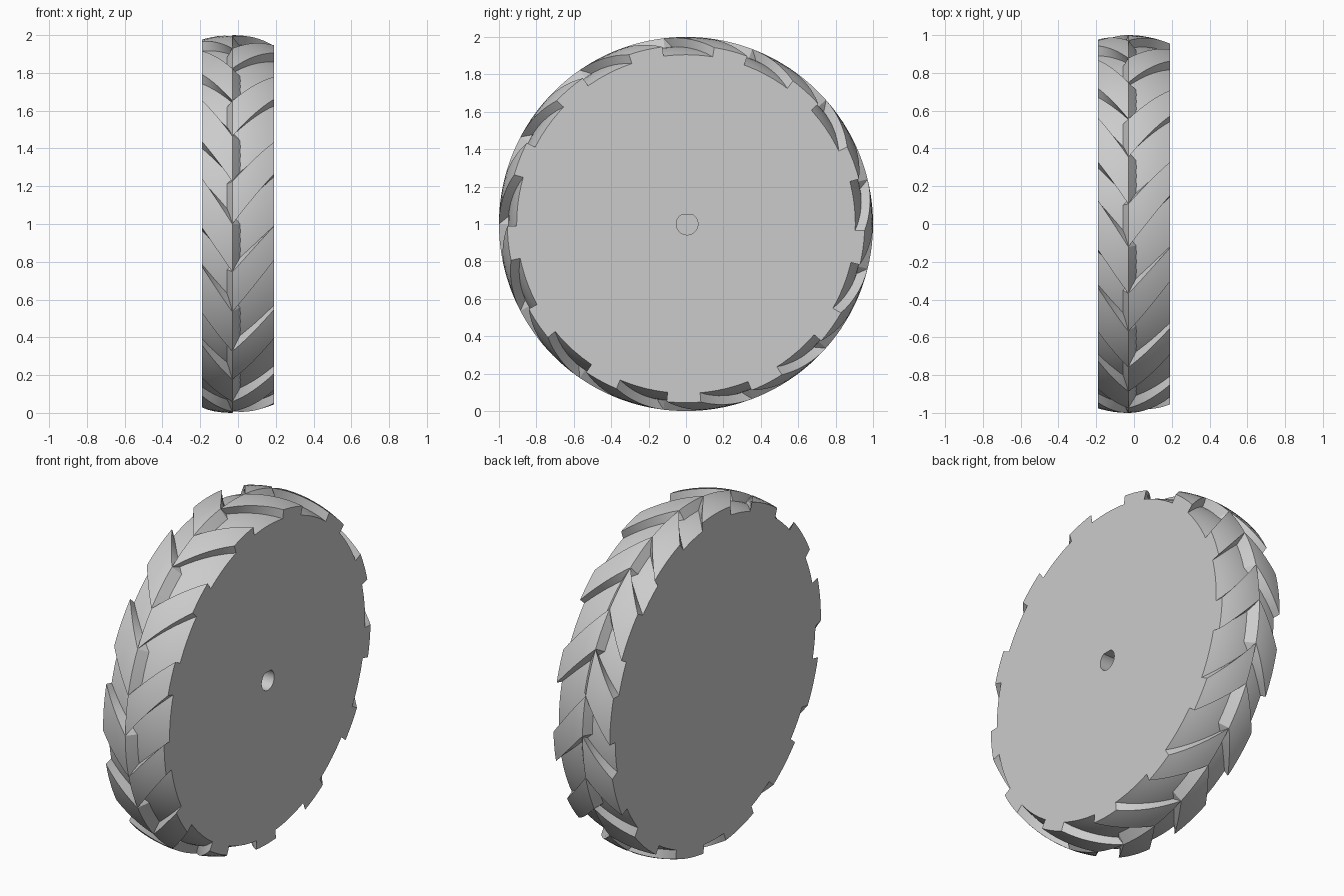
import bpy, bmesh, math

if "Cube" in bpy.data.objects:
    bpy.data.objects.remove(bpy.data.objects["Cube"], do_unlink=True)

HALF = 0.19        # half width of the wheel
CROWN = -0.03      # x position of the widest ring
DEPTH = 0.05       # tread height
COUNT = 13         # treads on each side
STEP = 360 / COUNT

grey = bpy.data.materials.new("plain_grey")
grey.use_nodes = True
grey.diffuse_color = (0.6, 0.6, 0.6, 1)
grey.node_tree.nodes["Principled BSDF"].inputs["Base Color"].default_value = (0.6, 0.6, 0.6, 1)


def crown_radius(x):
    return 1 - (x - CROWN) ** 2 / 1.08


def point(x, r, deg):
    # Angle zero is the front, rising towards the top
    a = math.radians(deg)
    return (x, -r * math.cos(a), 1 + r * math.sin(a))


def make_object(name, bm):
    bmesh.ops.recalc_face_normals(bm, faces=bm.faces[:])
    mesh = bpy.data.meshes.new(name)
    bm.to_mesh(mesh)
    bm.free()
    obj = bpy.data.objects.new(name, mesh)
    bpy.context.collection.objects.link(obj)
    mesh.materials.append(grey)
    return obj


def smooth(obj):
    bpy.ops.object.select_all(action='DESELECT')
    obj.select_set(True)
    bpy.context.view_layer.objects.active = obj
    bpy.ops.object.shade_smooth_by_angle(angle=math.radians(30))


# Solid wheel body with a gently crowned rim
def make_body(rings=12, segments=8 * COUNT):
    bm = bmesh.new()
    loops = []
    for i in range(rings + 1):
        x = -HALF + 2 * HALF * i / rings
        r = crown_radius(x) - DEPTH
        loops.append([bm.verts.new(point(x, r, 360 * j / segments)) for j in range(segments)])
    for a, b in zip(loops, loops[1:]):
        for j in range(segments):
            k = (j + 1) % segments
            bm.faces.new((a[j], a[k], b[k], b[j]))
    bm.faces.new(loops[0])
    bm.faces.new(loops[-1])
    return make_object("wheel_body", bm)


# D-shaped axle socket, open on one side only
def make_socket_cutter(radius=0.058, flat=0.05, sides=32):
    bm = bmesh.new()
    start = math.asin(flat / radius)
    sweep = math.pi + 2 * start
    ring = []
    for i in range(sides + 1):
        a = start - sweep * i / sides
        ring.append(bm.verts.new((-0.16, 0.006 + radius * math.cos(a), 1 + radius * math.sin(a))))
    face = bm.faces.new(ring)
    grown = bmesh.ops.extrude_face_region(bm, geom=[face])
    verts = [v for v in grown["geom"] if isinstance(v, bmesh.types.BMVert)]
    bmesh.ops.translate(bm, verts=verts, vec=(0.5, 0, 0))
    cutter = make_object("socket_cutter", bm)
    cutter.hide_render = True
    return cutter


# One slanted tread block: a curved slab from the crown to the outer edge
def add_tread(bm, turn, outer, root, inner_span, outer_span, draft, nu=8, nv=6):
    layers = []
    for low in (False, True):
        start = root if low else CROWN
        grid = []
        for i in range(nu + 1):
            t = i / nu
            x = start + (outer - start) * t
            r = crown_radius(x) - (DEPTH + 0.004 if low else 0)
            lo = inner_span[0] + (outer_span[0] - inner_span[0]) * t - (draft if low else 0)
            hi = inner_span[1] + (outer_span[1] - inner_span[1]) * t
            grid.append([bm.verts.new(point(x, r, turn + lo + (hi - lo) * j / nv))
                         for j in range(nv + 1)])
        layers.append(grid)
        for i in range(nu):
            for j in range(nv):
                bm.faces.new((grid[i][j], grid[i + 1][j], grid[i + 1][j + 1], grid[i][j + 1]))
    top, base = layers
    for i in range(nu):
        for j in (0, nv):
            bm.faces.new((top[i][j], top[i + 1][j], base[i + 1][j], base[i][j]))
    for j in range(nv):
        for i in (0, nu):
            bm.faces.new((top[i][j], top[i][j + 1], base[i][j + 1], base[i][j]))


def make_treads(name, *shape):
    bm = bmesh.new()
    for k in range(COUNT):
        add_tread(bm, k * STEP, *shape)
    smooth(make_object(name, bm))


body = make_body()
cutter = make_socket_cutter()
cut = body.modifiers.new("axle_socket", 'BOOLEAN')
cut.operation = 'DIFFERENCE'
cut.solver = 'EXACT'
cut.object = cutter
bpy.context.view_layer.objects.active = body
bpy.ops.object.modifier_apply(modifier=cut.name)
bpy.data.objects.remove(cutter, do_unlink=True)
smooth(body)

# Two staggered rows meeting in a chevron at the crown
make_treads("left_treads", HALF, -0.06, (0, 13), (16, 27), 0)
make_treads("right_treads", -HALF, 0.015, (13, STEP), (26.5, 42), 1)
